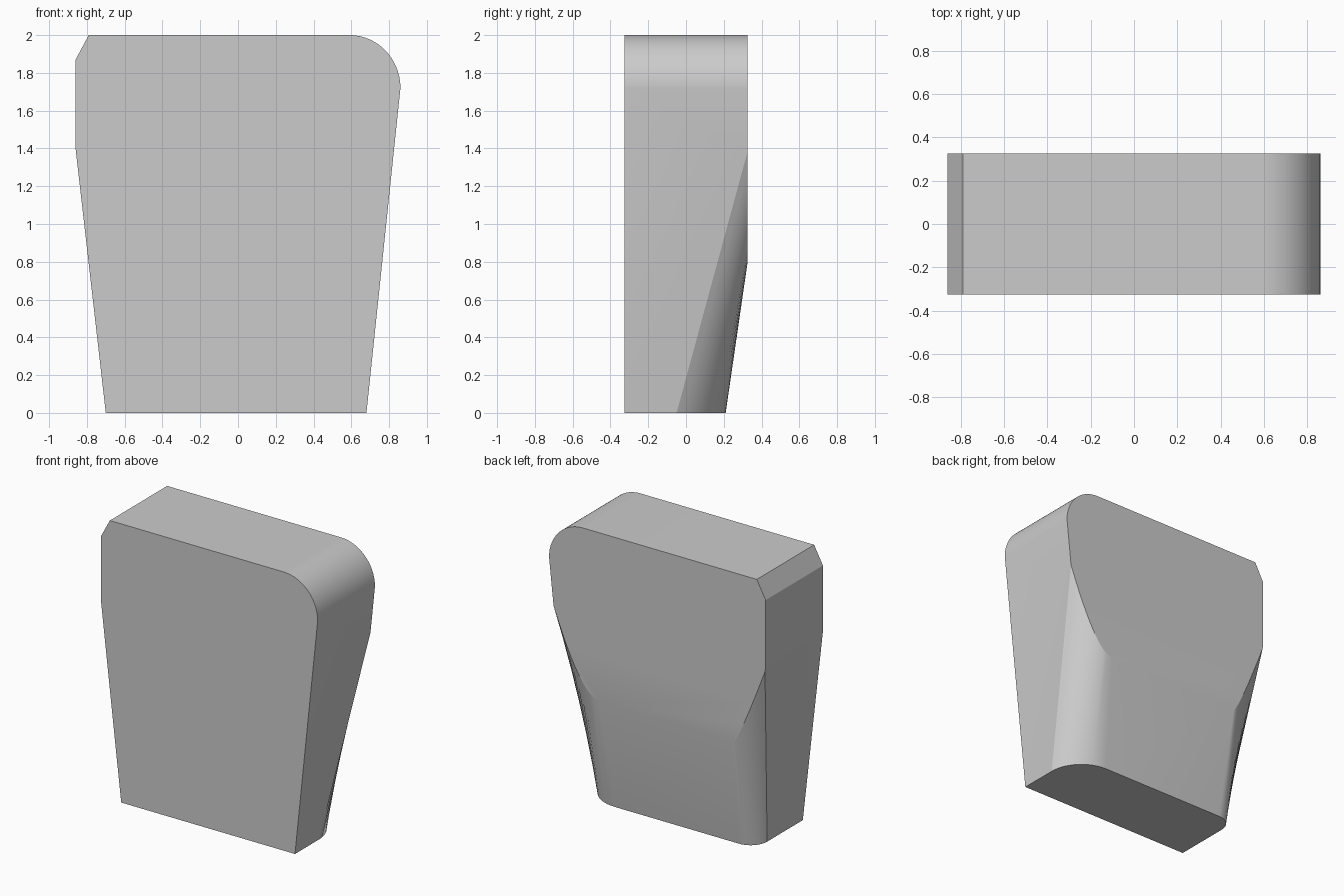
import bpy, bmesh
from math import sin, cos, pi, radians

if "Cube" in bpy.data.objects:
    bpy.data.objects.remove(bpy.data.objects["Cube"])

D = 0.325      # half depth
N = 12         # segments of each rounded back corner
bm = bmesh.new()


def vert(x, y, z):
    return bm.verts.new((x, y, z))


def bezier(a, b, c, t):
    return [(1 - t) ** 2 * p + 2 * t * (1 - t) * q + t * t * r for p, q, r in zip(a, b, c)]


def corner(side, reach, edge, control, end):
    """Rounded foot corner fading out on the back plane: bottom and top vertex rows."""
    sign = 1 if side > 0 else -1
    low, high = [], []
    for i in range(N + 1):
        a = pi / 2 * i / N
        low.append(vert(side - sign * reach * (1 - cos(a)), 0.21 - reach * (1 - sin(a)), 0))
        x, z = bezier(edge, control, end, i / N)
        high.append(vert(x, D, z))
    for i in range(N):
        bm.faces.new((low[i], low[i + 1], high[i + 1], high[i]))
    return low, high


# rounded, tapering back corners
r_low, r_high = corner(0.68, 0.26, (0.8244, 1.38), (0.605, 0.79), (0.46, 0.79))
l_low, l_high = corner(-0.70, 0.13, (-0.855, 1.356), (-0.64, 0.79), (-0.60, 0.79))

# upper outline shared by front and back: rounded right, chamfered left
arc = [(0.59 + 0.27 * cos(pi / 2 * i / 24), 1.72 + 0.28 * sin(pi / 2 * i / 24)) for i in range(25)]
outline = arc + [(-0.79, 2.0), (-0.86, 1.87), (-0.86, 1.4)]
front = [vert(x, -D, z) for x, z in outline]
back = [vert(x, D, z) for x, z in outline]
for i in range(len(outline) - 1):
    bm.faces.new((front[i], front[i + 1], back[i + 1], back[i]))

# flat front, back, sloped heel, sides and base
fr, fl = vert(0.68, -D, 0), vert(-0.70, -D, 0)
bm.faces.new([fr] + front + [fl])
bm.faces.new(back + l_high + r_high[::-1])
bm.faces.new((r_low[-1], l_low[-1], l_high[-1], r_high[-1]))
bm.faces.new((fr, r_low[0], r_high[0], back[0], front[0]))
bm.faces.new((fl, l_low[0], l_high[0], back[-1], front[-1]))
bm.faces.new([fr] + r_low + l_low[::-1] + [fl])
bmesh.ops.recalc_face_normals(bm, faces=bm.faces)
# split the concave flats cleanly
bmesh.ops.triangulate(bm, faces=[f for f in bm.faces if len(f.verts) > 4])

mesh = bpy.data.meshes.new("tapered_block")
bm.to_mesh(mesh)
bm.free()
block = bpy.data.objects.new("tapered_block", mesh)
bpy.context.collection.objects.link(block)
bpy.context.view_layer.objects.active = block
block.select_set(True)
bpy.ops.object.shade_smooth_by_angle(angle=radians(12))
